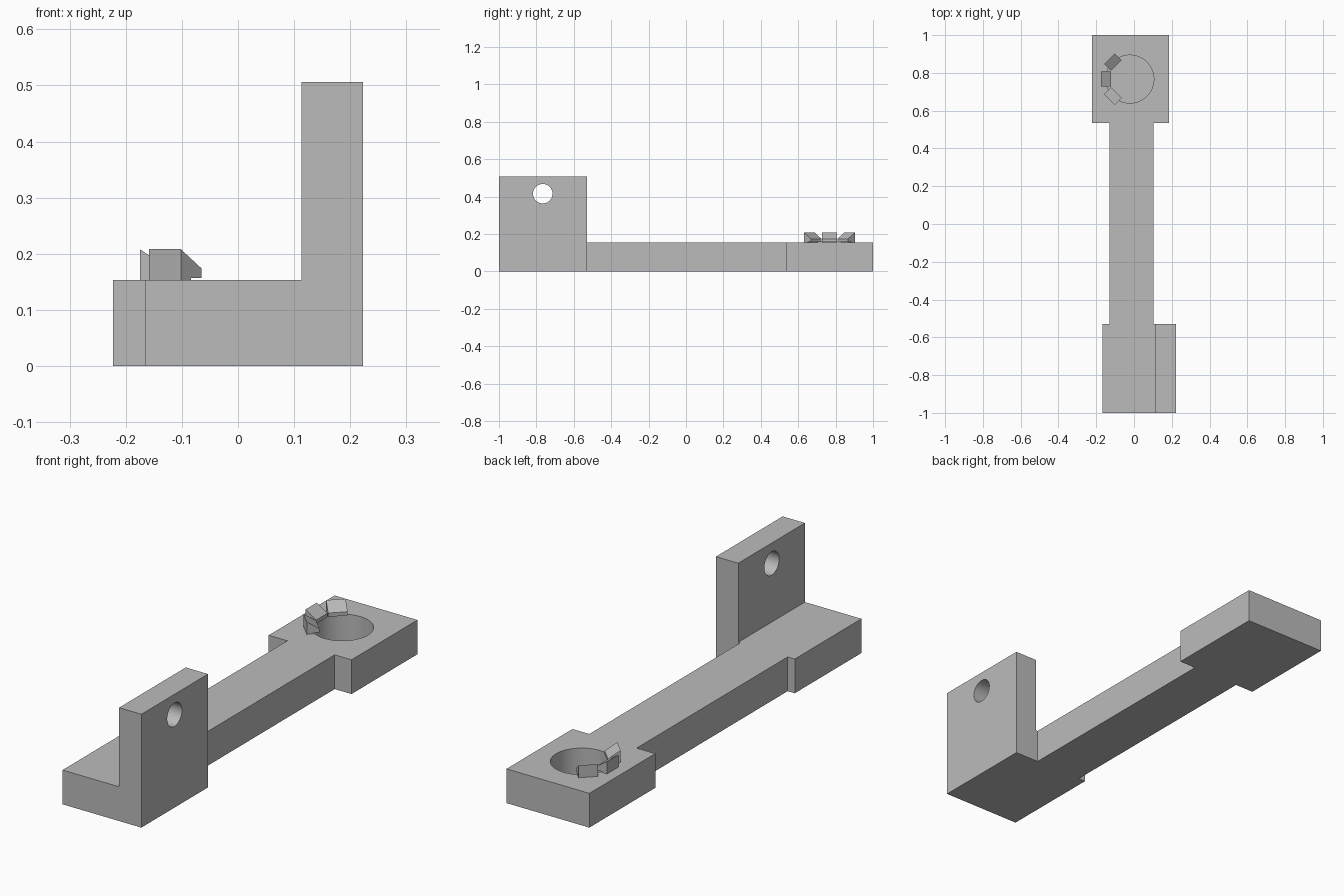
import bpy, bmesh, math
from mathutils import Matrix, Vector

cube = bpy.data.objects.get("Cube")
if cube:
    bpy.data.objects.remove(cube, do_unlink=True)

# Single grey material
grey = bpy.data.materials.new("plain grey")
grey.use_nodes = True
colour = (0.5, 0.5, 0.5, 1)
grey.diffuse_color = colour
grey.node_tree.nodes["Principled BSDF"].inputs["Base Color"].default_value = colour

BASE_H = 0.153
HOLE_X, HOLE_Y, HOLE_R = -0.022, 0.767, 0.127


def finish(name, bm):
    bmesh.ops.recalc_face_normals(bm, faces=bm.faces)
    mesh = bpy.data.meshes.new(name)
    bm.to_mesh(mesh)
    bm.free()
    mesh.materials.append(grey)
    obj = bpy.data.objects.new(name, mesh)
    bpy.context.collection.objects.link(obj)
    return obj


def prism(name, outline, direction):
    """Extrude a flat outline of 3D points along a direction."""
    bm = bmesh.new()
    face = bm.faces.new([bm.verts.new(p) for p in outline])
    new = bmesh.ops.extrude_face_region(bm, geom=[face])["geom"]
    verts = [v for v in new if isinstance(v, bmesh.types.BMVert)]
    bmesh.ops.translate(bm, verts=verts, vec=direction)
    return finish(name, bm)


def cylinder(name, radius, depth, matrix):
    bm = bmesh.new()
    bmesh.ops.create_cone(bm, cap_ends=True, segments=96, radius1=radius,
                          radius2=radius, depth=depth, matrix=matrix)
    return finish(name, bm)


def boolean(target, other, operation):
    mod = target.modifiers.new(operation.lower(), 'BOOLEAN')
    mod.operation, mod.solver, mod.object = operation, 'EXACT', other
    with bpy.context.temp_override(object=target, active_object=target):
        bpy.ops.object.modifier_apply(modifier=mod.name)
    bpy.data.objects.remove(other, do_unlink=True)


# Flat arm: front pad, narrow beam and rear pad in one outline
outline = [(-0.166, -1), (0.223, -1), (0.223, -0.53), (0.103, -0.53),
           (0.103, 0.535), (0.186, 0.535), (0.186, 1), (-0.223, 1),
           (-0.223, 0.535), (-0.131, 0.535), (-0.131, -0.53), (-0.166, -0.53)]
body = prism("bracket_arm", [(x, y, 0) for x, y in outline], (0, 0, BASE_H))

# Upright plate on the left edge of the front pad
plate = prism("upright_plate", [(0.113, -1, 0), (0.223, -1, 0),
                                (0.223, -0.53, 0), (0.113, -0.53, 0)], (0, 0, 0.506))
boolean(body, plate, 'UNION')

# Round through hole in the plate, blind pocket in the rear pad
bore = cylinder("bore_cutter", 0.052, 0.4, Matrix.Translation((0.168, -0.766, 0.415))
                @ Matrix.Rotation(math.pi / 2, 4, 'Y'))
boolean(body, bore, 'DIFFERENCE')
pocket = cylinder("pocket_cutter", HOLE_R, 0.27,
                  Matrix.Translation((HOLE_X, HOLE_Y, BASE_H)))
boolean(body, pocket, 'DIFFERENCE')

# Three hooked teeth leaning over the pocket rim: (radius, height) profile
profile = [(0.153, BASE_H), (0.153, 0.208), (0.101, 0.174),
           (0.101, 0.157), (0.127, 0.157), (0.127, BASE_H)]
for label, degrees in (("rear", 135), ("middle", 180), ("front", 225)):
    turn = Matrix.Rotation(math.radians(degrees), 4, 'Z')
    place = Matrix.Translation((HOLE_X, HOLE_Y, 0)) @ turn
    points = [place @ Vector((r, -0.04, z)) for r, z in profile]
    prism(label + "_tooth", points, turn @ Vector((0, 0.08, 0)))

# Smooth hole walls, sharp edges elsewhere
bpy.ops.object.select_all(action='DESELECT')
body.select_set(True)
bpy.context.view_layer.objects.active = body
bpy.ops.object.shade_smooth_by_angle(angle=math.radians(30))
